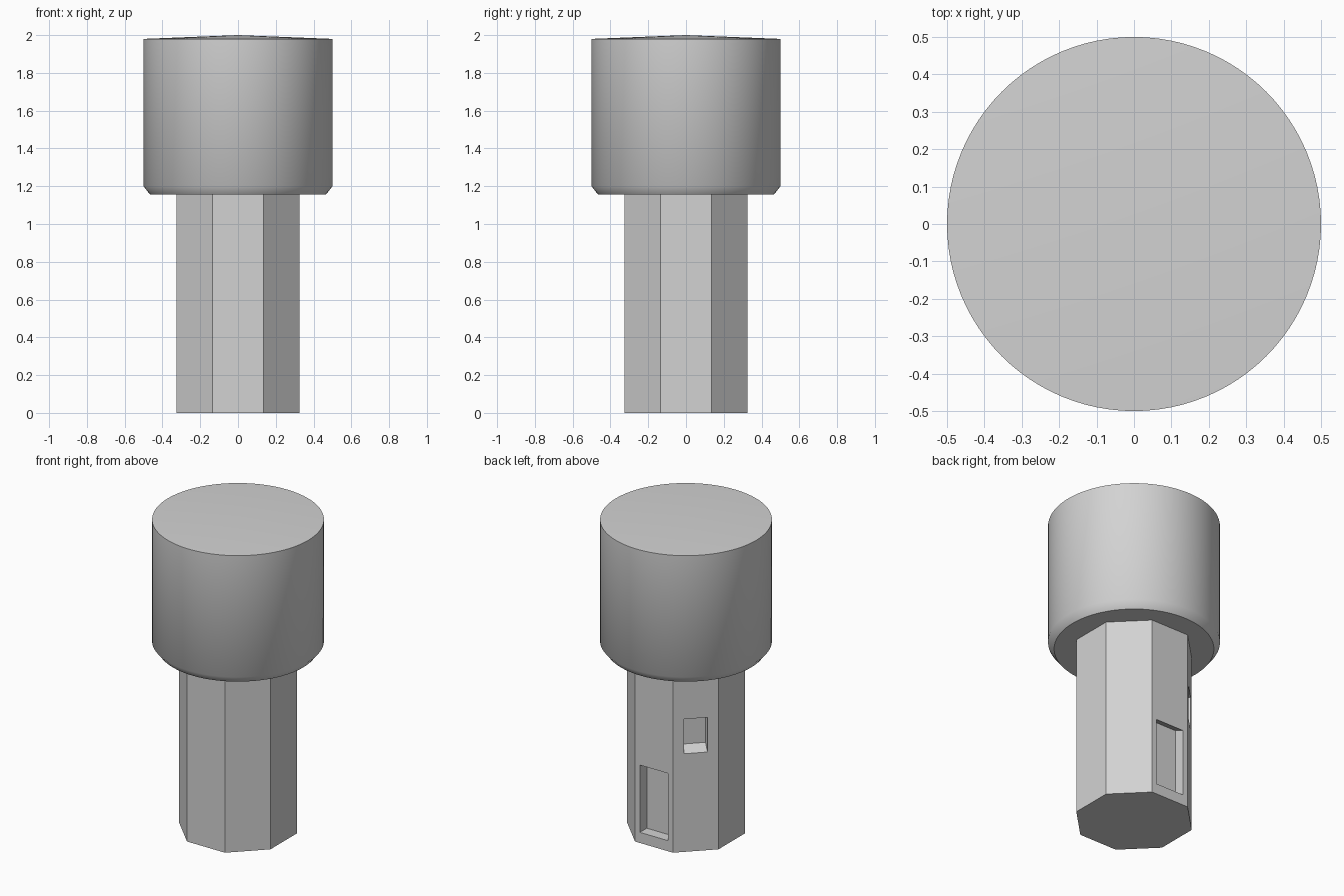
import bpy, bmesh, math

if "Cube" in bpy.data.objects:
    bpy.data.objects.remove(bpy.data.objects["Cube"])

grey = bpy.data.materials.new("plain_grey")
grey.diffuse_color = (0.65, 0.65, 0.65, 1)
grey.use_nodes = True
grey.node_tree.nodes["Principled BSDF"].inputs["Base Color"].default_value = grey.diffuse_color


def make_object(name, bm):
    bmesh.ops.remove_doubles(bm, verts=bm.verts, dist=1e-5)
    bmesh.ops.recalc_face_normals(bm, faces=bm.faces)
    mesh = bpy.data.meshes.new(name)
    bm.to_mesh(mesh)
    bm.free()
    mesh.materials.append(grey)
    obj = bpy.data.objects.new(name, mesh)
    bpy.context.collection.objects.link(obj)
    return obj


# Octagonal shaft, with recessed openings on two sides
APOTHEM, HEIGHT = 0.325, 1.155
HALF = APOTHEM * math.tan(math.pi / 8)
DEPTH = 0.07
# side angle: (half width, outer bottom, outer top, inner bottom, inner top)
openings = {
    90: (0.10, 0.068, 0.50, 0.068, 0.53),    # door
    135: (0.07, 0.63, 0.852, 0.66, 0.852),   # window
}

bm = bmesh.new()


def ring(angle, half, bottom, top, depth=0.0):
    c, s = math.cos(angle), math.sin(angle)
    d = APOTHEM - depth
    return [bm.verts.new((c * d - s * u, s * d + c * u, z))
            for u, z in ((-half, bottom), (half, bottom), (half, top), (-half, top))]


def bridge(a, b):
    for i in range(4):
        j = (i + 1) % 4
        bm.faces.new((a[i], a[j], b[j], b[i]))


floor, roof = [], []
for k in range(8):
    angle = math.radians(45 * k)
    outer = ring(angle, HALF, 0, HEIGHT)
    floor.append(outer[0])
    roof.append(outer[3])
    if 45 * k in openings:
        w, z0, z1, i0, i1 = openings[45 * k]
        hole = ring(angle, w, z0, z1)
        back = ring(angle, w, i0, i1, DEPTH)
        bridge(outer, hole)
        bridge(hole, back)
        bm.faces.new(back)
    else:
        bm.faces.new(outer)
bm.faces.new(floor)
bm.faces.new(roof)
make_object("shaft", bm)

# Round tank with a chamfered bottom rim and a very shallow cone roof
bm = bmesh.new()
SEGMENTS = 96
profile = [(0.465, 1.155), (0.5, 1.2), (0.5, 1.98)]
rings = [[bm.verts.new((r * math.cos(2 * math.pi * i / SEGMENTS),
                        r * math.sin(2 * math.pi * i / SEGMENTS), z))
          for i in range(SEGMENTS)] for r, z in profile]
apex = bm.verts.new((0, 0, 2.0))
for i in range(SEGMENTS):
    j = (i + 1) % SEGMENTS
    for a, b in zip(rings, rings[1:]):
        bm.faces.new((a[i], a[j], b[j], b[i]))
    bm.faces.new((rings[-1][i], rings[-1][j], apex))
bm.faces.new(rings[0][::-1])
tank = make_object("tank", bm)
bpy.context.view_layer.objects.active = tank
tank.select_set(True)
bpy.ops.object.shade_smooth_by_angle(angle=math.radians(45))
